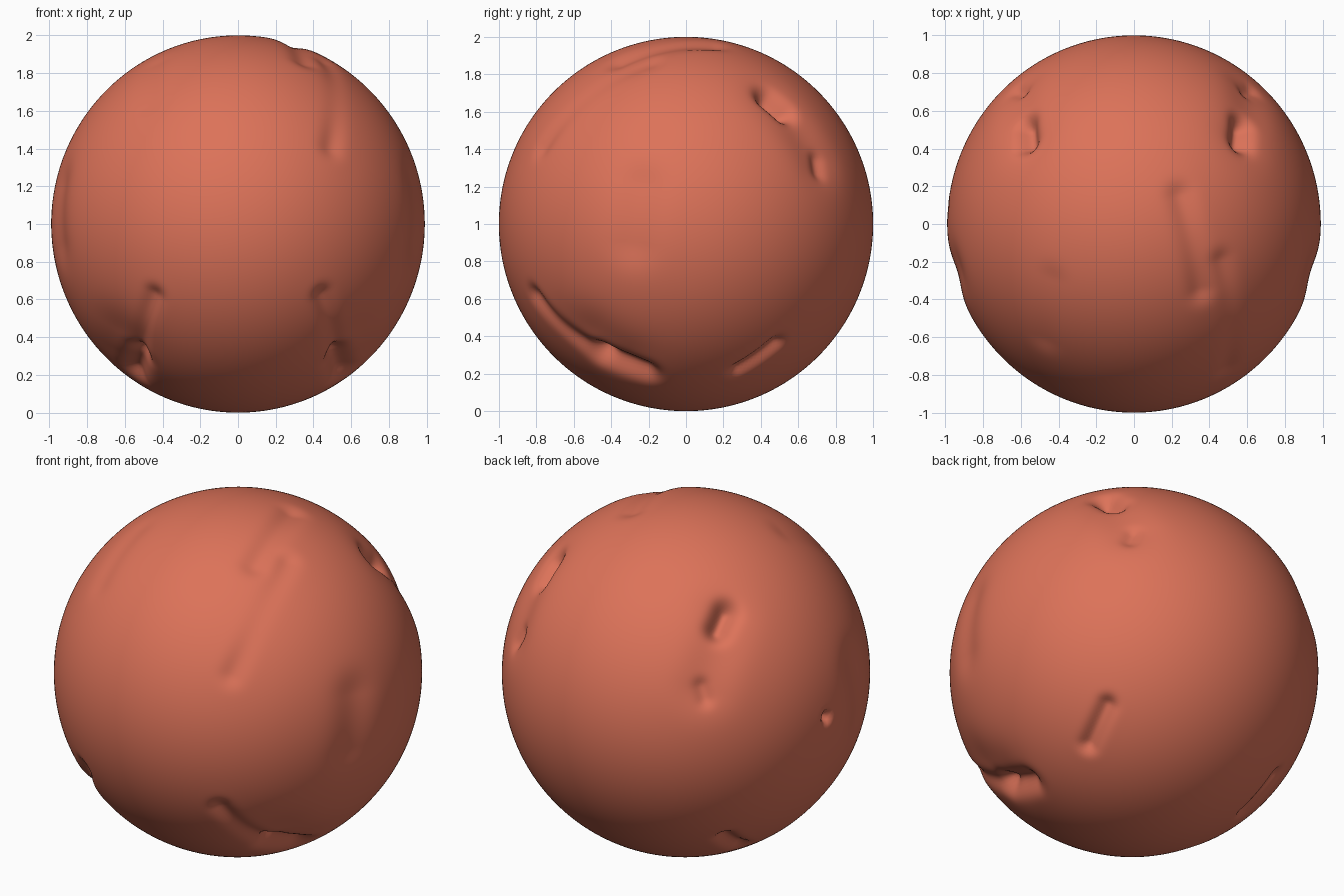
import bpy
import bmesh
import math
from mathutils import Vector

cube = bpy.data.objects.get("Cube")
if cube:
    bpy.data.objects.remove(cube)

# Clay material
clay = bpy.data.materials.new("terracotta clay")
clay.use_nodes = True
colour = (0.72, 0.17, 0.10, 1)
clay.diffuse_color = colour
clay.node_tree.nodes["Principled BSDF"].inputs["Base Color"].default_value = colour

# Pressed marks: start, end, width, depth, present on both sides
BOTH, LEFT_ONLY = (1, -1), (1,)
RIGHT_ONLY = (-1,)
MARKS = [
    # upper back sockets: deep pit, long shallow hollow, raised lip
    ((.58, .44, .68), (.58, .52, .60), .07, .07, BOTH),
    ((.58, .46, .66), (.62, .70, .34), .15, .025, BOTH),
    ((.60, .70, .34), (.64, .72, .28), .05, .02, BOTH),
    # lower front creases
    ((.45, -.80, -.38), (.54, -.45, -.71), .06, .03, BOTH),
    ((.54, -.45, -.71), (.56, -.22, -.79), .08, .06, BOTH),
    ((.62, -.50, -.60), (.60, -.35, -.70), .20, .025, BOTH),
    # lower back nicks
    ((.56, .28, -.78), (.60, .48, -.64), .055, .04, BOTH),
    # shallow side hollows
    ((.95, -.28, -.10), (.95, -.24, .20), .14, .022, BOTH),
    # small hole in one side
    ((-.99, .08, .02), (-.99, .08, .03), .035, .05, RIGHT_ONLY),
    # finger groove over the crown, with a faint twin
    ((.25, .15, .96), (.36, -.35, .87), .08, .025, LEFT_ONLY),
    ((.47, -.20, .86), (.49, -.75, .40), .07, .018, LEFT_ONLY),
    ((-.45, -.30, .85), (-.47, -.60, .62), .09, .010, RIGHT_ONLY),
]


def segment_distance(p, a, b):
    along = b - a
    t = max(0, min(1, (p - a).dot(along) / along.length_squared))
    return (p - a - along * t).length


# Mirror the paired marks
strokes = []
for start, end, width, depth, sides in MARKS:
    for side in sides:
        flip = Vector((side if sides == BOTH else 1, 1, 1))
        a, b = (Vector(v).normalized() * flip for v in (start, end))
        strokes.append((a, b, width, depth))

# Ball, pressed in along every mark with a soft swell beside it
bm = bmesh.new()
bmesh.ops.create_icosphere(bm, subdivisions=7, radius=1)
for v in bm.verts:
    n = v.co.normalized()
    push = 0
    for a, b, width, depth in strokes:
        d = segment_distance(n, a, b) / width
        if d < 3:
            push -= depth * (1 - 0.35 * d * d) * math.exp(-d * d)
    v.co = n * (1 + push)
    v.co.x *= 0.99
    v.co.z += 1
for f in bm.faces:
    f.smooth = True

mesh = bpy.data.meshes.new("clay_ball")
bm.to_mesh(mesh)
bm.free()
mesh.materials.append(clay)
ball = bpy.data.objects.new("clay_ball", mesh)
bpy.context.collection.objects.link(ball)
